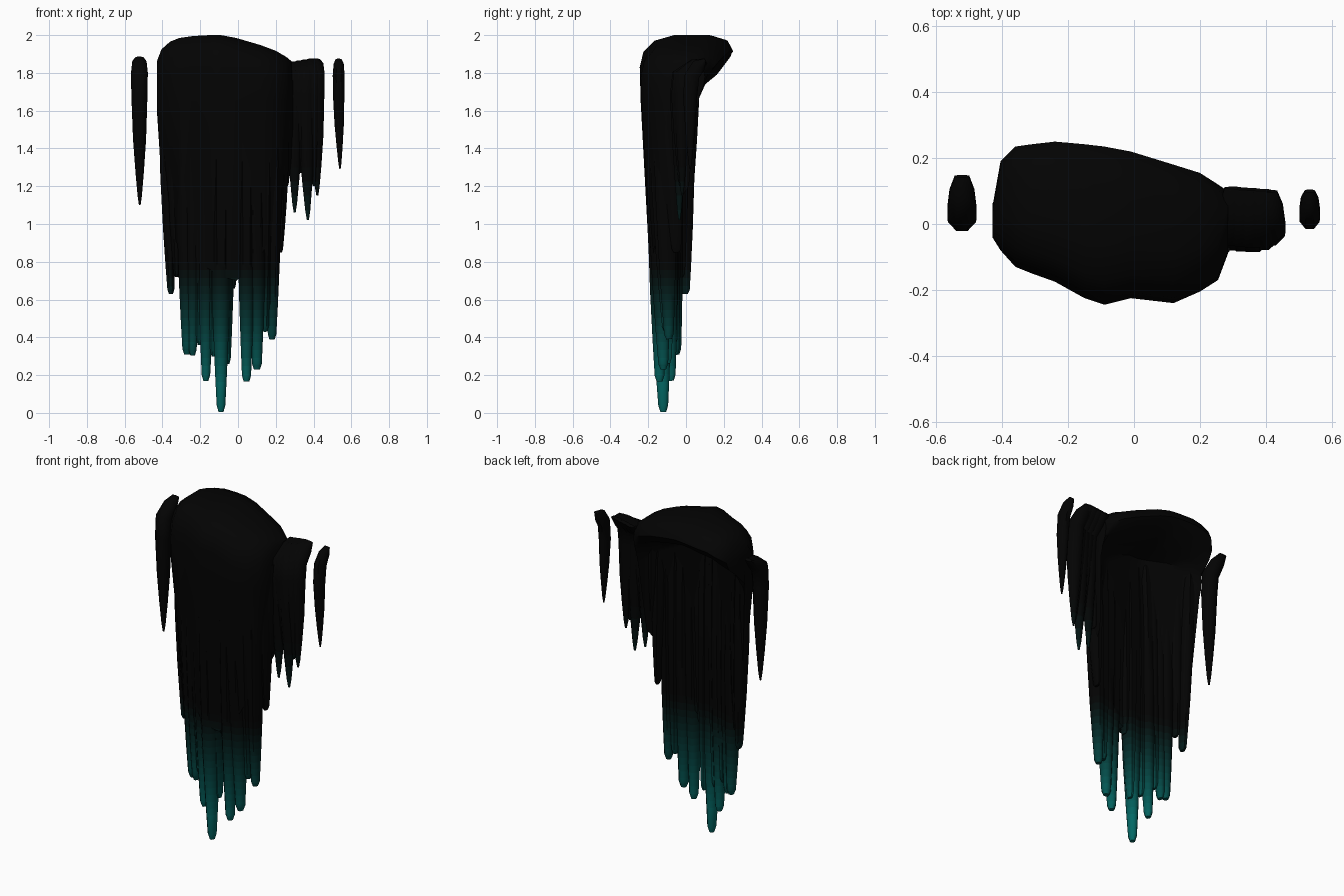
import bpy, bmesh, math
from mathutils import Vector

# Colour bands: black roots fading to teal tips
TOP, LOW, N = 0.8, 0.12, 16
MATS = []
for i in range(N + 1):
    t = (i / N) ** 1.9
    m = bpy.data.materials.new(f"hair_fade_{i}")
    m.diffuse_color = (0.001, 0.001 + 0.14 * t, 0.001 + 0.13 * t, 1)
    MATS.append(m)


def loft(name, rings, fade_top=TOP, fade_low=LOW):
    """Skin a list of closed rings, then split into colour bands by height."""
    bm = bmesh.new()
    vs = [[bm.verts.new(p) for p in r] for r in rings]
    n = len(rings[0])
    for a, b in zip(vs, vs[1:]):
        for j in range(n):
            bm.faces.new((a[j], a[(j + 1) % n], b[(j + 1) % n], b[j]))
    bm.faces.new(vs[0])
    bm.faces.new(vs[-1])
    step = (fade_top - fade_low) / N
    for k in range(N):
        geom = bm.verts[:] + bm.edges[:] + bm.faces[:]
        bmesh.ops.bisect_plane(bm, geom=geom, plane_co=(0, 0, fade_top - k * step), plane_no=(0, 0, 1))
    for f in bm.faces:
        z = f.calc_center_median().z
        f.material_index = max(0, min(N, math.ceil((fade_top - z) / step)))
    bmesh.ops.recalc_face_normals(bm, faces=bm.faces[:])
    me = bpy.data.meshes.new(name)
    bm.to_mesh(me)
    bm.free()
    for m in MATS:
        me.materials.append(m)
    ob = bpy.data.objects.new(name, me)
    bpy.context.collection.objects.link(ob)
    bpy.ops.object.select_all(action='DESELECT')
    ob.select_set(True)
    bpy.context.view_layer.objects.active = ob
    bpy.ops.object.shade_smooth_by_angle(angle=math.radians(50))
    return ob


def strand(name, path, sides=8, **kw):
    """Tube along (x, y, z, half width, half depth) points, bending in the yz plane."""
    rings = []
    for i, (x, y, z, rx, rd) in enumerate(path):
        a, b = path[max(i - 1, 0)], path[min(i + 1, len(path) - 1)]
        t = Vector((0, b[1] - a[1], b[2] - a[2])).normalized()
        d = Vector((0, -t.z, t.y))
        rings.append([Vector((x + rx * math.cos(q), y, z)) + d * rd * math.sin(q)
                      for q in (math.tau * (j + 0.5) / sides for j in range(sides))])
    return loft(name, rings, **kw)


# Crown and upper curtain: x, front y, back y, top z, hem z
STATIONS = [(-0.43, -0.04, 0.05, 1.86, 0.95), (-0.405, -0.08, 0.19, 1.925, 0.95),
            (-0.36, -0.13, 0.235, 1.965, 0.9), (-0.31, -0.15, 0.242, 1.985, 0.85),
            (-0.24, -0.175, 0.25, 1.995, 0.8), (-0.15, -0.225, 0.242, 2.0, 0.75),
            (-0.09, -0.245, 0.235, 2.0, 0.72), (-0.01, -0.225, 0.22, 1.985, 0.7),
            (0.12, -0.24, 0.18, 1.947, 0.8), (0.2, -0.205, 0.155, 1.917, 0.95),
            (0.255, -0.17, 0.12, 1.885, 1.1), (0.285, -0.09, 0.1, 1.86, 1.2)]
crown = []
for x, f, b, z, hem in STATIONS:
    w = b - f
    inner = min(f + 0.16, 0.055, b)
    x2 = x * 0.9
    sec = [(x2, f + 0.055, hem), (x, f + 0.005, 1.65), (x, f, z - 0.17), (x, f + w * 0.04, z - 0.09),
           (x, f + w * 0.16, z - 0.03), (x, f + w * 0.38, z), (x, f + w * 0.75, z),
           (x, f + w * 0.93, z - 0.025), (x, b, z - 0.08), (x, inner + (b - inner) * 0.8, z - 0.135),
           (x, inner + (b - inner) * 0.35, z - 0.185), (x, inner + 0.012, z - 0.21),
           (x, inner, z - 0.25), (x2, inner - 0.04, hem)]
    crown.append([Vector(p) for p in sec])
loft("crown", crown)

# Long hanging strands: root x, root y, tip x, tip y, tip z, half width, half depth, tip half width
LONG = [(-0.385, 0.0, -0.355, -0.005, 0.63, 0.043, 0.055, 0.018),
        (-0.33, -0.05, -0.325, -0.03, 0.72, 0.05, 0.06, 0.015),
        (-0.28, -0.08, -0.27, -0.05, 0.31, 0.055, 0.06, 0.024),
        (-0.23, -0.10, -0.24, -0.06, 0.305, 0.052, 0.06, 0.02),
        (-0.19, -0.11, -0.205, -0.07, 0.36, 0.05, 0.06, 0.014),
        (-0.16, -0.12, -0.17, -0.08, 0.17, 0.055, 0.07, 0.022),
        (-0.12, -0.14, -0.13, -0.10, 0.3, 0.045, 0.07, 0.016),
        (-0.09, -0.15, -0.09, -0.12, 0.005, 0.06, 0.08, 0.022),
        (-0.055, -0.14, -0.055, -0.10, 0.26, 0.045, 0.07, 0.016),
        (-0.02, -0.15, -0.025, -0.11, 0.66, 0.04, 0.07, 0.014),
        (0.045, -0.15, 0.045, -0.14, 0.165, 0.052, 0.07, 0.024),
        (0.10, -0.15, 0.10, -0.12, 0.23, 0.055, 0.075, 0.026),
        (0.15, -0.14, 0.142, -0.10, 0.43, 0.05, 0.07, 0.02),
        (0.20, -0.12, 0.18, -0.09, 0.39, 0.045, 0.065, 0.023),
        (0.23, -0.09, 0.225, -0.05, 0.85, 0.045, 0.06, 0.012),
        (0.255, -0.06, 0.255, -0.04, 1.2, 0.04, 0.055, 0.012)]
for i, (x, y, tx, ty, tz, rx, rd, tr) in enumerate(LONG):
    path = []
    for t, s in ((0, 0.85), (0.2, 1), (0.45, 0.86), (0.7, 0.58), (0.88, 0.27), (0.98, 0.06), (1, 0)):
        end = 0.65 if t == 1 else 1
        path.append((x + (tx - x) * t, y + (ty - y) * t, 1.76 + (tz - 1.76) * t,
                     (tr + (rx - tr) * min(1, s * 1.2)) * end, (0.025 + (rd - 0.025) * s) * end))
    strand(f"long_strand_{i + 1}", path)


def hooked(name, x, tx, tz, rx, y, back, top, d, **fade):
    """Short lock that curls backwards at its root."""
    path = [(x, back, top - 0.015, rx * 0.5, 0.008),
            (x, y + (back - y) * 0.6, top - 0.045, rx * 0.85, 0.04),
            (x, y + 0.01, top - 0.10, rx, d * 0.95), (x, y, 1.68, rx * 0.96, d * 0.9)]
    for t, s in ((0.4, 0.78), (0.7, 0.5), (0.92, 0.25), (1, 0.1)):
        path.append((x + (tx - x) * t, y, 1.68 + (tz - 1.68) * t, rx * s, d * s * 0.85))
    strand(name, path, **fade)


# Right cluster: three pointed locks with two fillers between them
faint = dict(fade_top=1.3, fade_low=0.1)
hooked("right_lock_inner", 0.30, 0.30, 1.06, 0.055, -0.035, 0.11, 1.87, 0.055, **faint)
hooked("right_lock_middle", 0.36, 0.37, 1.02, 0.058, -0.035, 0.105, 1.88, 0.06, **faint)
hooked("right_lock_outer", 0.41, 0.42, 1.15, 0.053, -0.02, 0.10, 1.885, 0.055, **faint)
hooked("right_filler_inner", 0.33, 0.333, 1.27, 0.055, -0.035, 0.107, 1.875, 0.058, **faint)
hooked("right_filler_outer", 0.39, 0.40, 1.2, 0.055, -0.03, 0.103, 1.885, 0.058, **faint)
# Detached side locks
plain = dict(fade_top=0.5, fade_low=-1)
hooked("side_lock_left", -0.522, -0.52, 1.10, 0.048, 0.025, 0.145, 1.895, 0.055, **plain)
hooked("side_lock_right", 0.533, 0.54, 1.29, 0.034, 0.022, 0.10, 1.885, 0.045, **plain)
